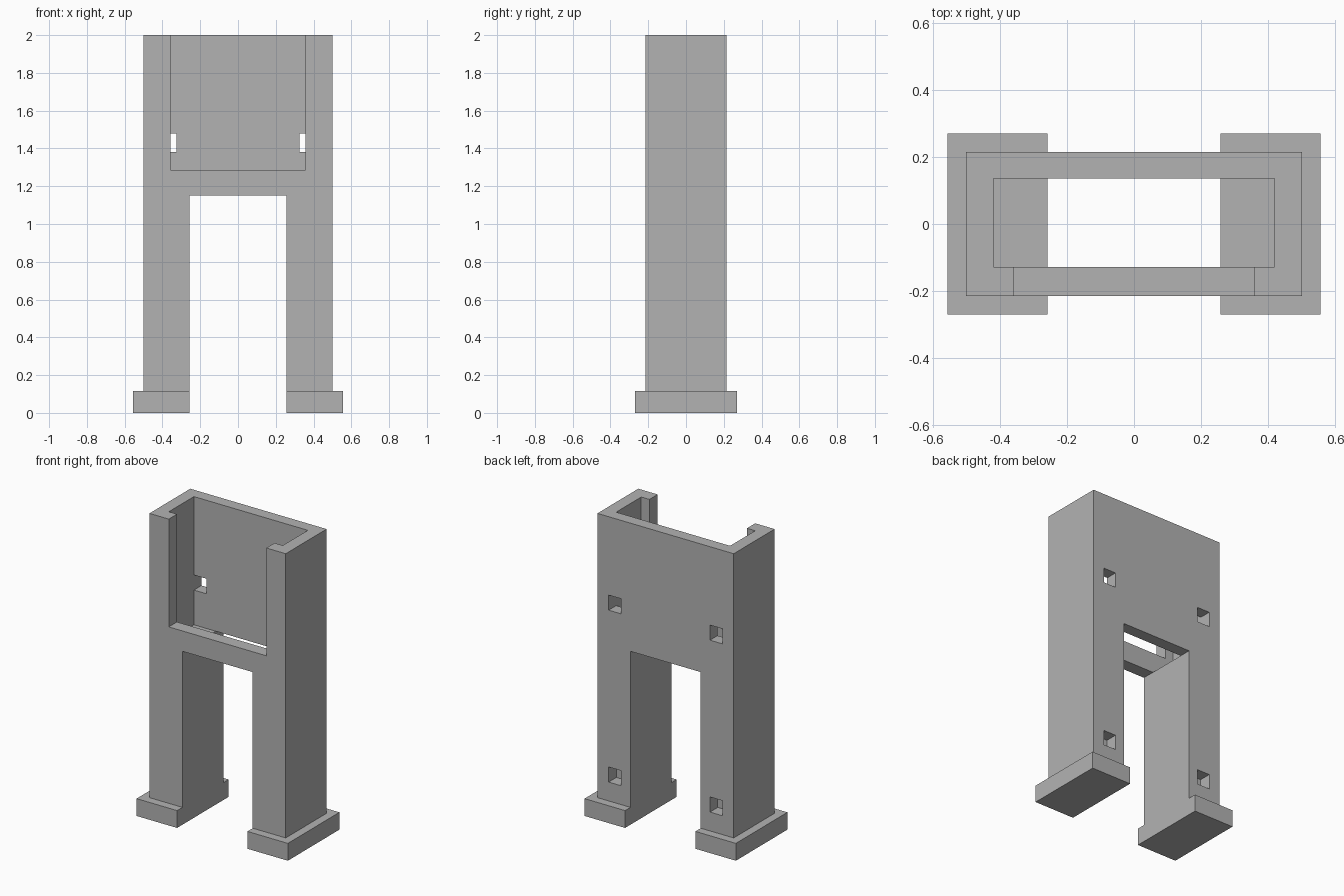
import bpy

if "Cube" in bpy.data.objects:
    bpy.data.objects.remove(bpy.data.objects["Cube"])

grey = bpy.data.materials.new("light_grey")
grey.diffuse_color = (0.45, 0.45, 0.45, 1)
grey.use_nodes = True
grey.node_tree.nodes["Principled BSDF"].inputs["Base Color"].default_value = grey.diffuse_color


def box(name, x, y, z):
    """Box from (min, max) ranges on each axis."""
    verts = [(a, b, c) for a in x for b in y for c in z]
    faces = [(0, 1, 3, 2), (4, 6, 7, 5), (0, 4, 5, 1),
             (2, 3, 7, 6), (0, 2, 6, 4), (1, 5, 7, 3)]
    mesh = bpy.data.meshes.new(name)
    mesh.from_pydata(verts, [], faces)
    mesh.materials.append(grey)
    ob = bpy.data.objects.new(name, mesh)
    bpy.context.collection.objects.link(ob)
    return ob


def side_range(side, a, b):
    return tuple(sorted((side * a, side * b)))


def cut(target, name, x, y, z):
    cutter = box(name, x, y, z)
    cutter.hide_render = True
    cutter.hide_set(True)
    mod = target.modifiers.new(name, 'BOOLEAN')
    mod.operation = 'DIFFERENCE'
    mod.solver = 'EXACT'
    mod.object = cutter


LEG_IN, HALF_W, HALF_D = 0.258, 0.5, 0.214
FOOT_H, ARCH, SILL = 0.115, 1.15, 1.285
CAV_X, CAV_Y, POST_X = 0.418, (-0.128, 0.135), 0.358

# Two-legged body with open-topped housing
body = box("body", (-HALF_W, HALF_W), (-HALF_D, HALF_D), (FOOT_H, 2.0))
cut(body, "leg_gap_cutter", (-LEG_IN, LEG_IN), (-0.5, 0.5), (-0.1, ARCH))
cut(body, "cavity_cutter", (-CAV_X, CAV_X), CAV_Y, (ARCH, 2.2))
cut(body, "front_opening_cutter", (-POST_X, POST_X), (-0.5, -0.05), (SILL, 2.2))

for side, label in ((-1, "left"), (1, "right")):
    hole_x = side_range(side, 0.326, CAV_X)
    # Through hole into the housing and blind pocket in the leg
    cut(body, label + "_upper_hole_cutter", hole_x, (0.1, 0.4), (1.38, 1.48))
    cut(body, label + "_lower_hole_cutter", hole_x, (0.133, 0.4), (0.24, 0.34))
    # Foot, flush with the inner face of the leg
    box(label + "_foot", side_range(side, LEG_IN, 0.555), (-0.27, 0.27), (0, FOOT_H))
